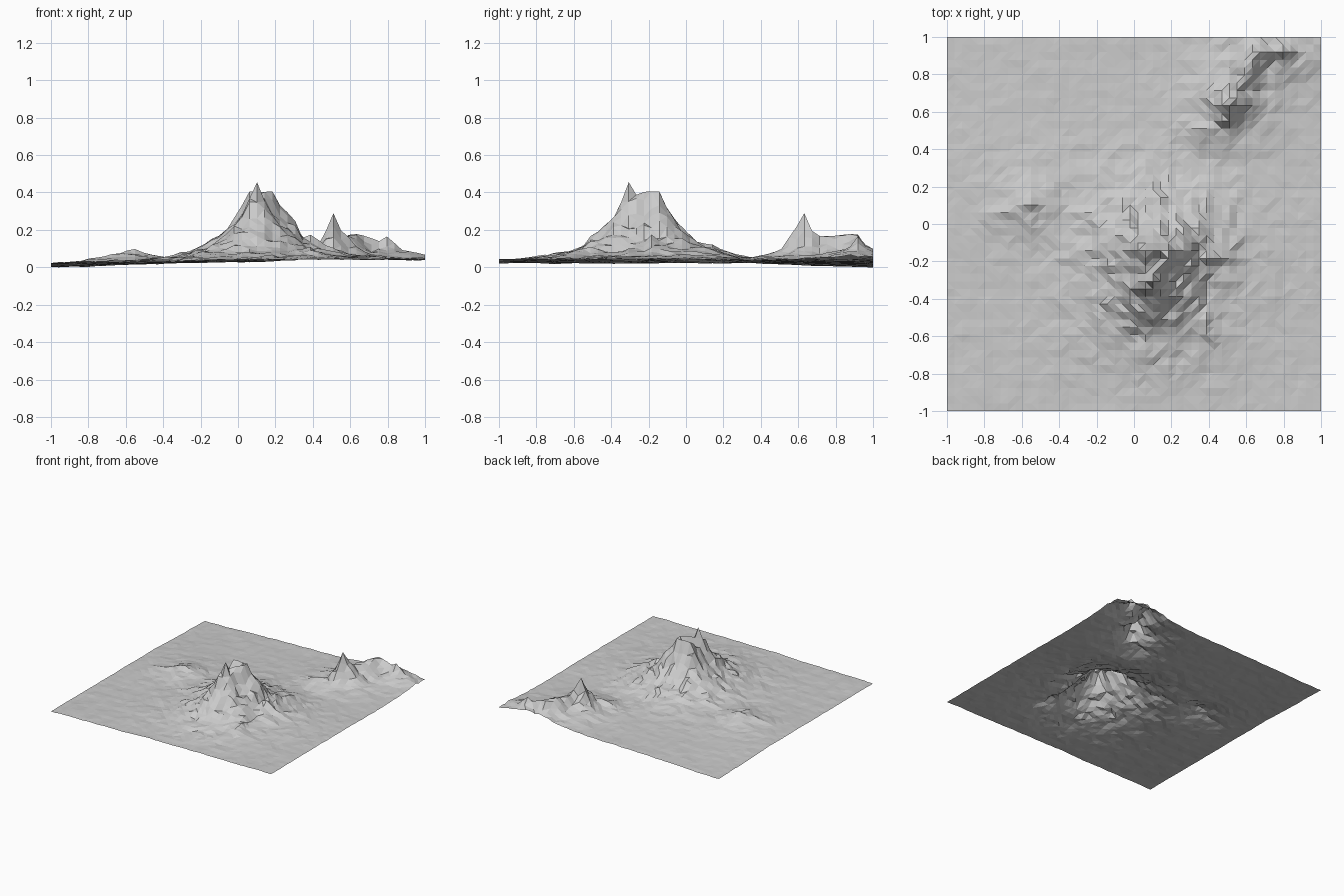
import bpy, bmesh, math
from mathutils import Vector, noise

if "Cube" in bpy.data.objects:
    bpy.data.objects.remove(bpy.data.objects["Cube"])

CELLS = 49

# Ridge lines: (falloff width, [(x, y, height above plain), ...])
RIDGES = [
    # main mountain: summit spike, saddle, rear plateau
    (0.14, [(0.102, -0.306, 0.425), (0.12, -0.25, 0.37), (0.19, -0.18, 0.38)]),
    (0.15, [(0.19, -0.15, 0.385), (0.06, -0.145, 0.385), (0.08, -0.22, 0.34)]),
    # spurs running down the main mountain
    (0.13, [(0.22, -0.22, 0.24), (0.32, -0.42, 0.10), (0.38, -0.58, 0.06)]),
    (0.13, [(0.06, -0.18, 0.24), (-0.18, -0.20, 0.09)]),
    (0.13, [(0.12, -0.10, 0.24), (0.15, 0.08, 0.10), (0.08, 0.25, 0.05)]),
    # corner range: sharp peak and broken crest
    (0.075, [(0.51, 0.633, 0.25), (0.55, 0.65, 0.20)]),
    (0.12, [(0.36, 0.50, 0.06), (0.45, 0.52, 0.08), (0.53, 0.65, 0.12), (0.59, 0.82, 0.145),
            (0.67, 0.90, 0.145), (0.80, 0.92, 0.11), (0.90, 0.90, 0.06)]),
    # low side hill
    (0.13, [(-0.40, 0.20, 0.03), (-0.55, 0.10, 0.085), (-0.72, 0.05, 0.035)]),
]


def ridge_height(p, width, points):
    """Highest slope falling away from a polyline, with a wide skirt."""
    best = 0.0
    for a, b in zip(points, points[1:]):
        a2, d = Vector(a[:2]), Vector(b[:2]) - Vector(a[:2])
        t = max(0.0, min(1.0, (p - a2).dot(d) / d.length_squared))
        dist = (p - a2 - d * t).length
        fall = 0.9 * math.exp(-dist / width) + 0.1 * math.exp(-dist / 0.4)
        best = max(best, (a[2] + (b[2] - a[2]) * t) * fall)
    return best


def height(x, y):
    p = Vector((x, y))
    h = max(ridge_height(p, w, pts) for w, pts in RIDGES)
    # gently rising plain, dipping at the rear left, with faint ripples
    plain = 0.026 + 0.009 * x - 0.003 * y
    plain -= 0.014 * math.exp(-((x + 0.9) ** 2 + (y - 1) ** 2) / 0.15)
    plain += 0.004 * noise.noise(Vector((x * 4, y * 4, 3)))
    plain += 0.005 * noise.noise(Vector((x * 13, y * 13, 5)))
    # erosion: rough on middle slopes, calm on plain and crest
    rough = noise.noise(Vector((x * 9, y * 9, 1))) + 1.0 * noise.noise(Vector((x * 19, y * 19, 7)))
    amount = min(0.32 * h, 0.042) * max(0.0, min(1, (0.40 - h) / 0.12))
    return plain + h + rough * amount


# Terrain sheet
bm = bmesh.new()
bmesh.ops.create_grid(bm, x_segments=CELLS, y_segments=CELLS, size=1)
for v in bm.verts:
    v.co.z = height(v.co.x, v.co.y)
low = min(v.co.z for v in bm.verts)
for v in bm.verts:
    v.co.z -= low
bmesh.ops.triangulate(bm, faces=bm.faces[:])
mesh = bpy.data.meshes.new("mountain_terrain")
bm.to_mesh(mesh)
bm.free()
bpy.context.collection.objects.link(bpy.data.objects.new("mountain_terrain", mesh))
